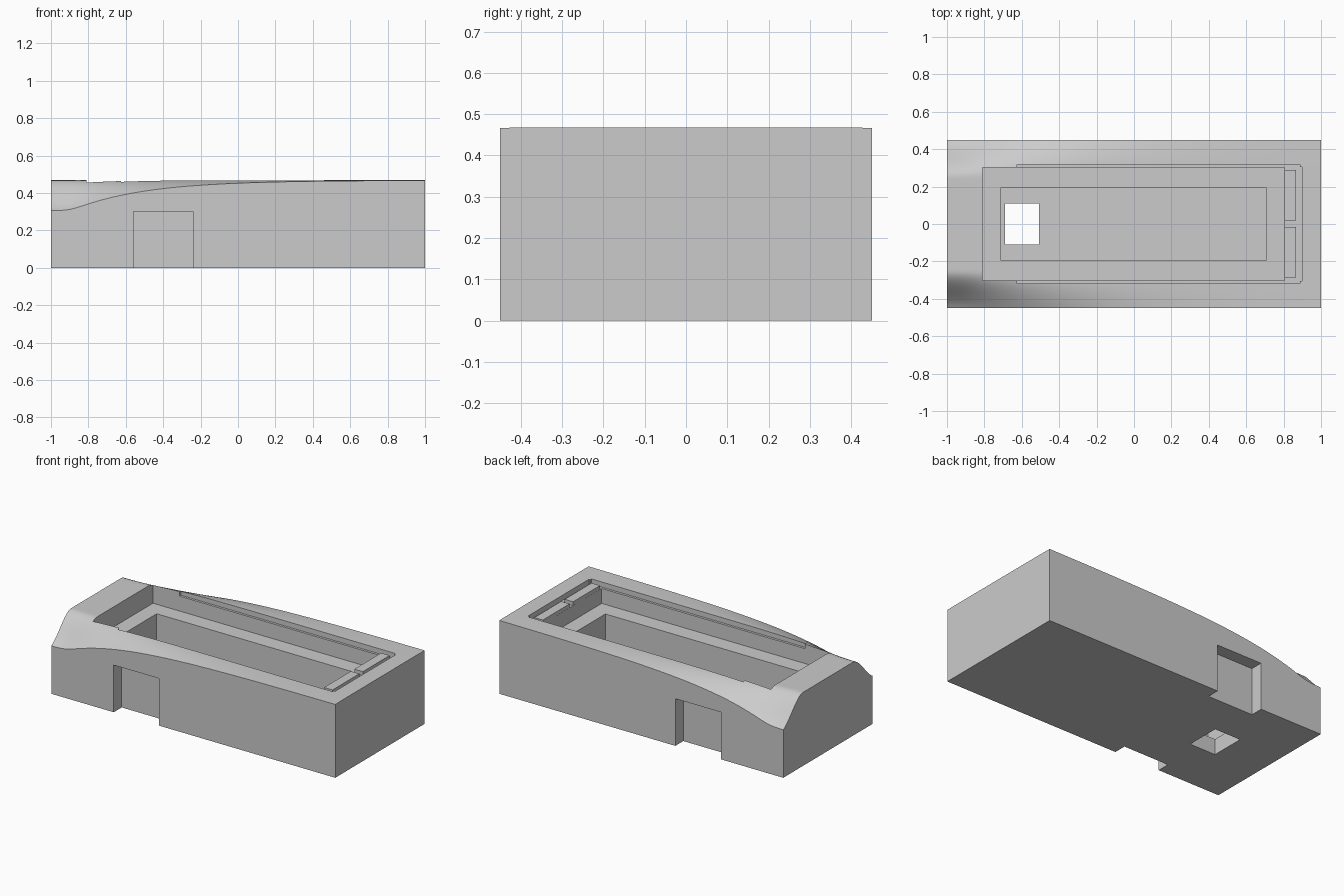
import bpy, bmesh, math

cube = bpy.data.objects.get("Cube")
if cube:
    bpy.data.objects.remove(cube, do_unlink=True)

HALF_W, TOP, END_CAP = 0.45, 0.468, 0.163

grey = bpy.data.materials.new("plain grey")
grey.use_nodes = True
colour = (0.6, 0.6, 0.6, 1)
grey.diffuse_color = colour
grey.node_tree.nodes["Principled BSDF"].inputs["Base Color"].default_value = colour


def make_object(name, bm):
    mesh = bpy.data.meshes.new(name)
    bm.to_mesh(mesh)
    bm.free()
    mesh.materials.append(grey)
    obj = bpy.data.objects.new(name, mesh)
    bpy.context.collection.objects.link(obj)
    return obj


def box(name, x, y, z):
    bm = bmesh.new()
    bmesh.ops.create_cube(bm, size=1)
    for v in bm.verts:
        v.co = [lo if c < 0 else hi for c, (lo, hi) in zip(v.co, (x, y, z))]
    return make_object(name, bm)


def smoothstep(t):
    t = max(0, min(1, t))
    return t * t * (3 - 2 * t)


# Height of the sculpted top: shoulders sink toward the left-hand end
def top_height(x, y):
    d = 0.127 * math.exp(-2.6 * (x + 0.8))
    drop = d / (1 + (d / END_CAP) ** 14) ** (1 / 14)
    start = 0.25 + 0.05 * smoothstep(x + 1)
    end = 0.48 + 0.3 * smoothstep((x + 1) / 0.8)
    s = smoothstep((abs(y) - start) / (end - start))
    return TOP - drop * s / smoothstep((HALF_W - start) / (end - start))


# Body: a grid pulled down to a flat base, then shaped on top
bm = bmesh.new()
bmesh.ops.create_grid(bm, x_segments=64, y_segments=56, size=1)
for v in bm.verts:
    u = (v.co.x + 1) / 2
    v.co.x = 2 * u ** 1.4 - 1
    v.co.y *= HALF_W
    v.co.z = top_height(v.co.x, v.co.y)
rim = [e for e in bm.edges if e.is_boundary]
low = bmesh.ops.extrude_edge_only(bm, edges=rim)["geom"]
for v in low:
    if isinstance(v, bmesh.types.BMVert):
        v.co.z = 0
base_edges = [e for e in bm.edges if e.is_boundary]
bmesh.ops.contextual_create(bm, geom=base_edges)
bmesh.ops.recalc_face_normals(bm, faces=bm.faces)
flat = [v for v in bm.verts if v.co.z == 0 and
        (abs(v.co.x) < 0.9999 or abs(v.co.y) < HALF_W - 0.0001)]
bmesh.ops.dissolve_limit(bm, angle_limit=0.0005, verts=flat,
                         edges=[e for e in bm.edges if e.verts[0].co.z == 0 == e.verts[1].co.z])
body = make_object("body", bm)

# Recesses, floor opening and side notches
cutters = [
    box("main_recess_cutter", (-0.81, 0.805), (-0.302, 0.302), (0.34, 0.7)),
    box("inner_recess_cutter", (-0.71, 0.705), (-0.196, 0.196), (0.1, 0.6)),
    box("floor_opening_cutter", (-0.69, -0.507), (-0.11, 0.11), (-0.1, 0.3)),
    box("lid_ledge_cutter", (-0.625, 0.888), (-0.317, 0.317), (0.435, 0.65)),
    box("end_ledge_cutter", (0.75, 0.897), (-0.304, 0.304), (0.435, 0.67)),
    box("front_notch_cutter", (-0.56, -0.24), (-0.6, -0.37), (-0.1, 0.3)),
    box("back_notch_cutter", (-0.56, -0.24), (0.37, 0.6), (-0.1, 0.3)),
]
bpy.context.view_layer.objects.active = body
for cutter in cutters:
    cutter.hide_render = True
    mod = body.modifiers.new(cutter.name, "BOOLEAN")
    mod.operation, mod.solver, mod.object = "DIFFERENCE", "EXACT", cutter
    bpy.ops.object.modifier_apply(modifier=mod.name)
    bpy.data.objects.remove(cutter, do_unlink=True)

# Pair of raised strips on the end ledge
for name, y in (("back_strip", (0.02, 0.29)), ("front_strip", (-0.285, -0.015))):
    box(name, (0.8055, 0.865), y, (0.42, 0.46))

bpy.ops.object.select_all(action="DESELECT")
body.select_set(True)
bpy.context.view_layer.objects.active = body
bpy.ops.object.shade_smooth_by_angle(angle=math.radians(30))
